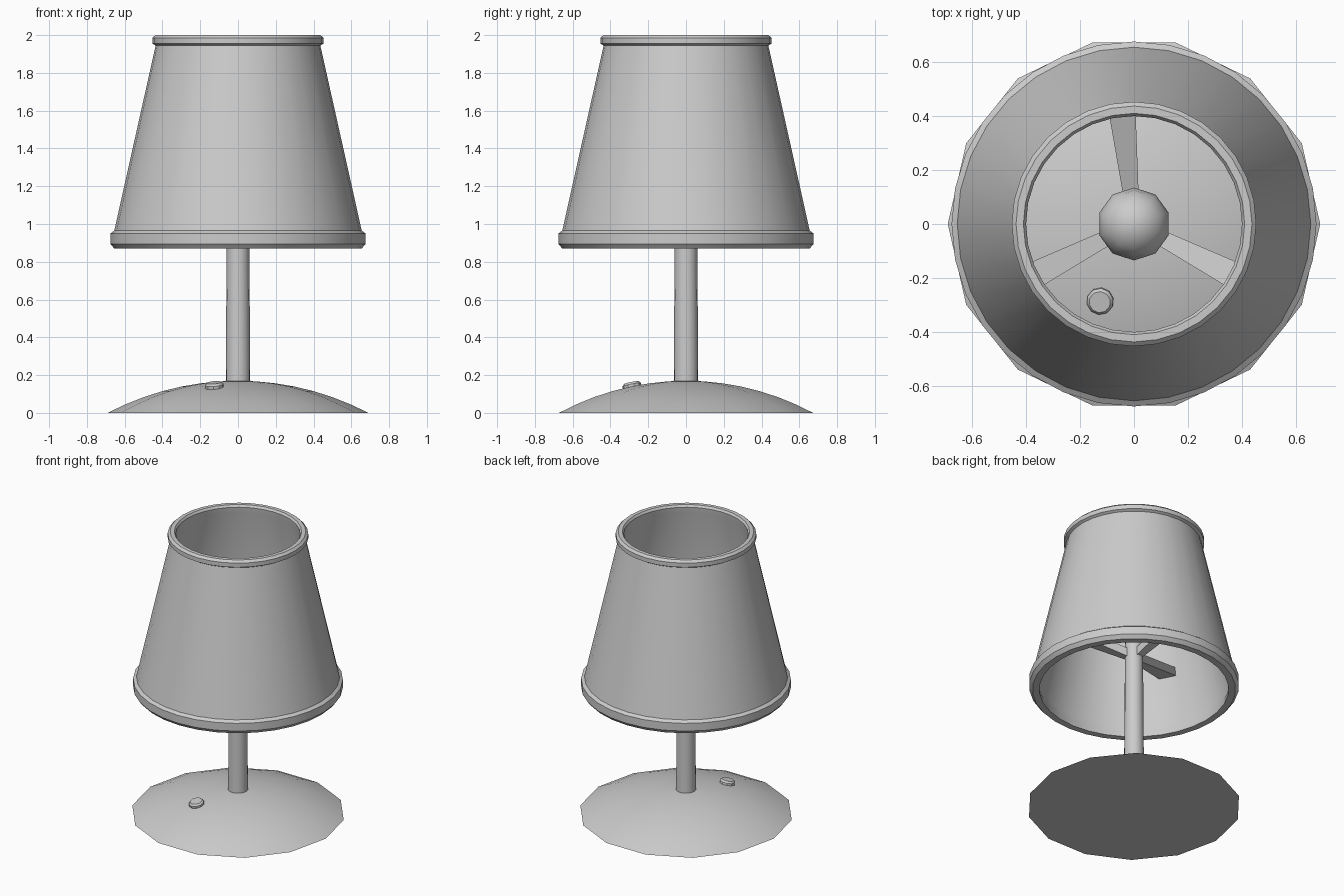
import bpy, bmesh
from math import sin, cos, pi, radians, sqrt
from mathutils import Vector

if "Cube" in bpy.data.objects:
    bpy.data.objects.remove(bpy.data.objects["Cube"])


def finish(name, bm, angle=40):
    bmesh.ops.remove_doubles(bm, verts=bm.verts, dist=1e-5)
    bmesh.ops.recalc_face_normals(bm, faces=bm.faces)
    mesh = bpy.data.meshes.new(name)
    bm.to_mesh(mesh)
    bm.free()
    ob = bpy.data.objects.new(name, mesh)
    bpy.context.collection.objects.link(ob)
    bpy.ops.object.select_all(action='DESELECT')
    ob.select_set(True)
    bpy.context.view_layer.objects.active = ob
    bpy.ops.object.shade_smooth_by_angle(angle=radians(angle))
    return ob


def lathe(name, profile, sides, closed=False, angle=40):
    """Revolve (radius, z) points; open profiles get capped ends."""
    bm = bmesh.new()
    rings = [[bm.verts.new((r * cos(2 * pi * i / sides), r * sin(2 * pi * i / sides), z))
              for i in range(sides)] for r, z in profile]
    pairs = list(zip(rings, rings[1:]))
    if closed:
        pairs.append((rings[-1], rings[0]))
    else:
        bm.faces.new(rings[0])
        bm.faces.new(rings[-1])
    for a, b in pairs:
        for i in range(sides):
            j = (i + 1) % sides
            bm.faces.new((a[i], a[j], b[j], b[i]))
    return finish(name, bm, angle)


# Domed base: spherical cap with 14 sides
BASE_R, BASE_H = 0.69, 0.17
CAP_R = (BASE_R ** 2 + BASE_H ** 2) / (2 * BASE_H)


def dome_z(r):
    return sqrt(CAP_R ** 2 - r ** 2) - (CAP_R - BASE_H)


lathe("base", [(r, dome_z(r)) for r in (0.69, 0.6, 0.5, 0.4, 0.3, 0.2, 0.1, 0.03)], 14)

# Stem
lathe("stem", [(0.065, 0.15), (0.057, 1.34)], 16)

# Bulb
bm = bmesh.new()
bmesh.ops.create_uvsphere(bm, u_segments=10, v_segments=8, radius=0.135)
bmesh.ops.translate(bm, verts=bm.verts, vec=(0, 0, 1.45))
finish("bulb", bm, 50)

# Hollow shade with thick rims at both ends
lathe("shade", [
    (0.61, 0.87), (0.655, 0.87), (0.676, 0.895), (0.676, 0.95), (0.655, 0.965),
    (0.436, 1.945), (0.453, 1.955), (0.453, 1.985), (0.437, 2.0), (0.41, 2.0),
    (0.40, 1.985), (0.405, 1.945), (0.625, 0.96), (0.61, 0.90)], 32, closed=True, angle=30)

# Three spokes widening and rising from the stem to the shade
for n, deg in enumerate((96, 207.2, 332.8)):
    d = Vector((cos(radians(deg)), sin(radians(deg)), 0))
    side = Vector((-d.y, d.x, 0))
    bm = bmesh.new()
    ends = []
    for r, z, w, t in ((0.02, 1.12, 0.045, 0.06), (0.57, 1.29, 0.12, 0.06)):
        ends.append([bm.verts.new(d * r + side * (w / 2 * a) + Vector((0, 0, z + t / 2 * b)))
                     for a, b in ((-1, -1), (1, -1), (1, 1), (-1, 1))])
    for f in ends:
        bm.faces.new(f)
    for i in range(4):
        j = (i + 1) % 4
        bm.faces.new((ends[0][i], ends[0][j], ends[1][j], ends[1][i]))
    finish("shade_spoke_%d" % (n + 1), bm, 30)

# Switch button, tilted to sit on the dome
button = lathe("switch_button", [(0.05, -0.02), (0.05, 0.012), (0.04, 0.024)], 10, angle=30)
x, y = -0.125, -0.285
z = dome_z(sqrt(x * x + y * y))
normal = Vector((x, y, z + CAP_R - BASE_H))
button.location = (x, y, z)
button.rotation_euler = normal.to_track_quat('Z', 'Y').to_euler()
